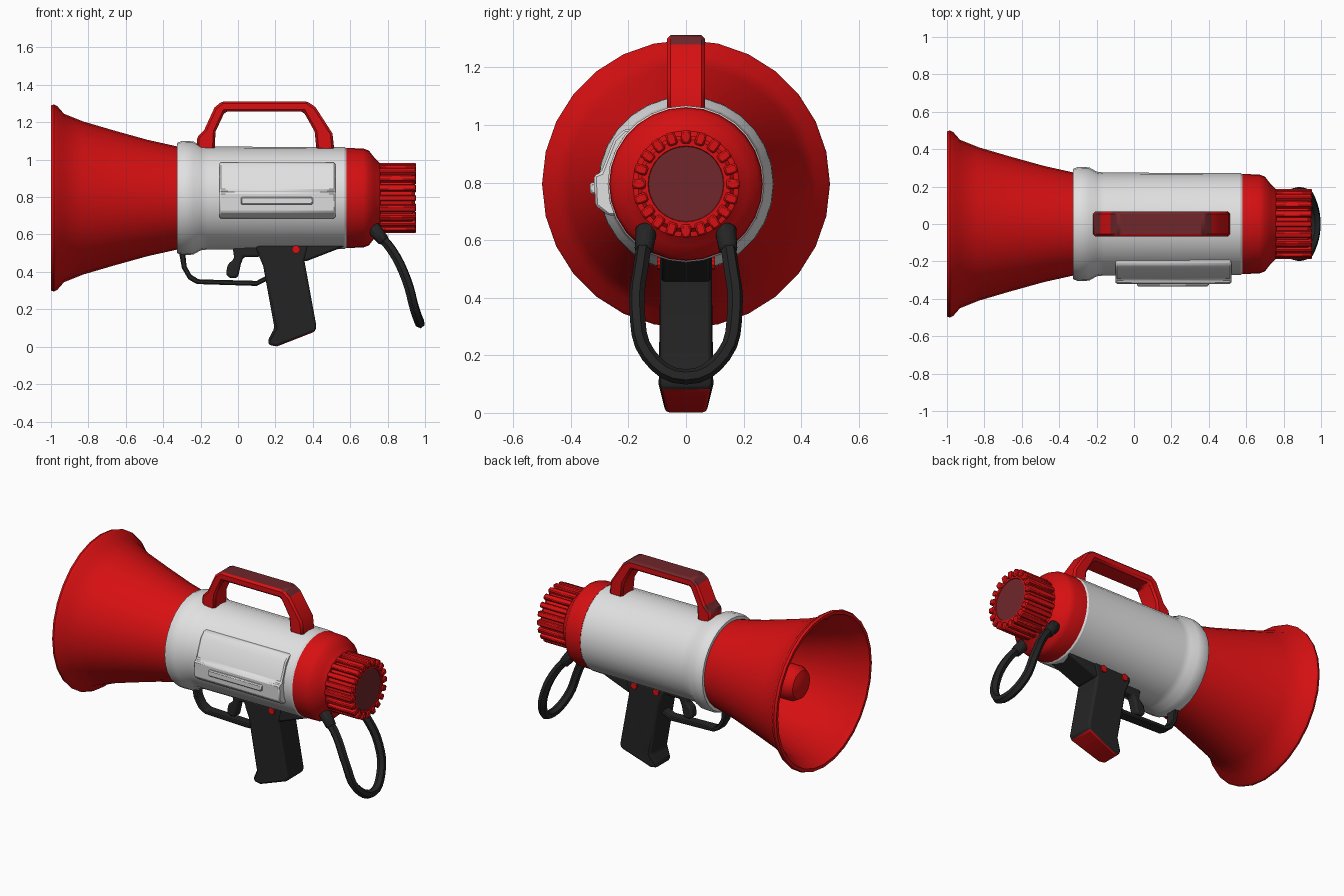
import bpy, bmesh, math
from mathutils import Vector, Matrix

if "Cube" in bpy.data.objects:
    bpy.data.objects.remove(bpy.data.objects["Cube"])

AXIS_Z = 0.795


def material(name, rgb):
    m = bpy.data.materials.new(name)
    m.use_nodes = True
    m.diffuse_color = (*rgb, 1)
    m.node_tree.nodes["Principled BSDF"].inputs["Base Color"].default_value = (*rgb, 1)
    return m


RED = material("bright red", (0.68, 0.005, 0.006))
DARK = material("dark red", (0.16, 0.02, 0.024))
WHITE = material("white", (0.75, 0.75, 0.75))
BLACK = material("black", (0.018, 0.018, 0.018))


def smooth(obj, angle=30):
    bpy.ops.object.select_all(action="DESELECT")
    obj.select_set(True)
    bpy.context.view_layer.objects.active = obj
    bpy.ops.object.shade_smooth_by_angle(angle=math.radians(angle))


def finish(bm, name, mats, bevel=0.0, segments=2):
    bmesh.ops.recalc_face_normals(bm, faces=bm.faces)
    mesh = bpy.data.meshes.new(name)
    bm.to_mesh(mesh)
    bm.free()
    obj = bpy.data.objects.new(name, mesh)
    bpy.context.collection.objects.link(obj)
    for m in mats:
        mesh.materials.append(m)
    if bevel:
        mod = obj.modifiers.new("Bevel", "BEVEL")
        mod.width, mod.segments, mod.limit_method = bevel, segments, "ANGLE"
    smooth(obj)
    return obj


def lathe(name, profile, mat, sides=28):
    """Spin (x, radius) points around the long axis."""
    bm = bmesh.new()
    vs = [bm.verts.new((x, 0, AXIS_Z + r)) for x, r in profile]
    edges = [bm.edges.new(pair) for pair in zip(vs, vs[1:])]
    bmesh.ops.spin(bm, geom=vs + edges, cent=(0, 0, AXIS_Z), axis=(1, 0, 0),
                   angle=math.tau, steps=sides)
    bmesh.ops.remove_doubles(bm, verts=bm.verts, dist=0.0005)
    return finish(bm, name, [mat])


def prism(name, outline, y0, y1, mats, bevel=0.0, rule=None, segments=2):
    """Extrude an (x, z) outline from y0 to y1."""
    bm = bmesh.new()
    face = bm.faces.new([bm.verts.new((x, y0, z)) for x, z in outline])
    out = bmesh.ops.extrude_face_region(bm, geom=[face])
    bmesh.ops.translate(bm, vec=(0, y1 - y0, 0),
                        verts=[v for v in out["geom"] if isinstance(v, bmesh.types.BMVert)])
    bmesh.ops.recalc_face_normals(bm, faces=bm.faces)
    if rule:
        for f in bm.faces:
            f.normal_update()
            f.material_index = int(rule(f))
    return finish(bm, name, mats, bevel, segments)


def tube(name, points, radius, mat):
    curve = bpy.data.curves.new(name, "CURVE")
    curve.dimensions = "3D"
    curve.bevel_depth, curve.bevel_resolution = radius, 1
    curve.resolution_u, curve.use_fill_caps = 4, True
    spline = curve.splines.new("BEZIER")
    spline.bezier_points.add(len(points) - 1)
    for bp, co in zip(spline.bezier_points, points):
        bp.co = co
        bp.handle_left_type = bp.handle_right_type = "AUTO"
    curve.materials.append(mat)
    obj = bpy.data.objects.new(name, curve)
    bpy.context.collection.objects.link(obj)
    bpy.ops.object.select_all(action="DESELECT")
    obj.select_set(True)
    bpy.context.view_layer.objects.active = obj
    bpy.ops.object.convert(target="MESH")
    smooth(bpy.context.object, 45)


# Flared horn with a hollow inside, and the driver in its throat
lathe("horn", [(-0.3, 0.27), (-0.48, 0.31), (-0.66, 0.36), (-0.83, 0.41), (-0.93, 0.45),
               (-0.965, 0.49), (-0.985, 0.5), (-1.0, 0.495), (-1.0, 0.475), (-0.96, 0.455),
               (-0.92, 0.425), (-0.66, 0.335), (-0.4, 0.24), (-0.38, 0)], RED)
lathe("horn_driver", [(-0.37, 0.11), (-0.8, 0.11), (-0.835, 0.09), (-0.85, 0.05),
                      (-0.855, 0)], RED, 20)

# White barrel with the raised front collar
lathe("barrel", [(-0.325, 0.25), (-0.325, 0.295), (-0.3, 0.305), (-0.24, 0.303),
                 (-0.2, 0.28), (-0.16, 0.275), (0.57, 0.272), (0.585, 0.262),
                 (0.585, 0.2)], WHITE)

# Red rear housing and ribbed knob
lathe("rear_housing", [(0.58, 0.2), (0.58, 0.267), (0.67, 0.265), (0.7, 0.253),
                       (0.73, 0.215), (0.76, 0.185), (0.77, 0.1)], RED)
lathe("rear_knob", [(0.74, 0.168), (0.93, 0.168), (0.945, 0.155), (0.945, 0.132),
                    (0.935, 0.128), (0.935, 0)], RED, 32)
lathe("knob_end_disc", [(0.934, 0.13), (0.941, 0.13), (0.941, 0)], DARK)
bm = bmesh.new()
RIBS = 20
for i in range(RIBS):
    spin = Matrix.Rotation(math.tau * i / RIBS, 4, "X")
    place = Matrix.Translation((0.845, 0, AXIS_Z)) @ spin @ Matrix.Translation((0, 0, 0.164))
    bmesh.ops.create_cube(bm, size=1, matrix=place @ Matrix.Diagonal((0.215, 0.034, 0.046, 1)))
finish(bm, "knob_ribs", [RED], 0.006, 1)

# Carry handle, dark on its top
prism("carry_handle",
      [(-0.22, 1.05), (-0.22, 1.12), (-0.18, 1.16), (-0.125, 1.28), (-0.085, 1.312),
       (0.37, 1.312), (0.415, 1.28), (0.505, 1.14), (0.515, 1.05), (0.42, 1.05),
       (0.41, 1.15), (0.35, 1.257), (-0.07, 1.257), (-0.12, 1.15), (-0.125, 1.05)],
      -0.066, 0.066, [RED, DARK], 0.012, lambda f: f.normal.z > 0.6, 1)

# Battery door on the right side: cross-section in y and z, pushed along x
bm = bmesh.new()
section = [(-0.15, 0.985), (-0.215, 0.985), (-0.25, 0.95), (-0.295, 0.835),
           (-0.32, 0.825), (-0.315, 0.72), (-0.27, 0.685), (-0.15, 0.685)]
door = bm.faces.new([bm.verts.new((-0.1, y, z)) for y, z in section])
out = bmesh.ops.extrude_face_region(bm, geom=[door])
bmesh.ops.translate(bm, vec=(0.62, 0, 0),
                    verts=[v for v in out["geom"] if isinstance(v, bmesh.types.BMVert)])
finish(bm, "battery_door", [WHITE], 0.008, 1)
prism("door_latch", [(0.015, 0.76), (0.015, 0.8), (0.4, 0.8), (0.4, 0.76)],
      -0.333, -0.29, [WHITE], 0.006, None, 1)

# Grip with a red foot, and the mount under the barrel
grip = prism("grip",
             [(0.1, 0.56), (0.11, 0.49), (0.135, 0.43), (0.195, 0.1), (0.16, 0.035),
              (0.165, 0.008), (0.21, 0.002), (0.41, 0.08), (0.42, 0.105), (0.355, 0.46),
              (0.38, 0.56)],
             -0.09, 0.09, [BLACK, RED], 0.025,
             lambda f: f.normal.z < -0.7 and f.calc_center_median().z < 0.1)
for v in grip.data.vertices:
    if v.co.z < 0.06:
        v.co.y *= 0.8
prism("grip_mount", [(0.1, 0.58), (0.1, 0.5), (0.36, 0.455), (0.58, 0.54), (0.58, 0.58)],
      -0.085, 0.085, [BLACK], 0.012)

# Red pins on both sides of the grip
for side, label in ((-1, "right"), (1, "left")):
    for x in ((0.31,) if side < 0 else (0.15, 0.31)):
        bm = bmesh.new()
        bmesh.ops.create_cone(bm, cap_ends=True, segments=10, radius1=0.022, radius2=0.022,
                              depth=0.03, matrix=Matrix.Translation((x, side * 0.085, 0.52))
                              @ Matrix.Rotation(math.pi / 2, 4, "X"))
        finish(bm, "grip_pin_" + label, [RED])

# Trigger and its guard
prism("trigger", [(-0.03, 0.54), (-0.02, 0.47), (-0.055, 0.44), (-0.065, 0.385), (-0.04, 0.365),
                  (0.0, 0.37), (0.015, 0.44), (0.03, 0.48), (0.12, 0.48), (0.12, 0.54)],
      -0.03, 0.03, [BLACK], 0.012)
prism("trigger_guard",
      [(-0.32, 0.53), (-0.3, 0.42), (-0.265, 0.36), (-0.22, 0.335), (0.1, 0.325),
       (0.17, 0.36), (0.17, 0.39), (0.1, 0.352), (-0.21, 0.36), (-0.25, 0.385),
       (-0.275, 0.43), (-0.285, 0.53)], -0.035, 0.035, [BLACK], 0.006, None, 1)

# Wrist strap loop with its two end sleeves
half = [(0.74, 0.14, 0.61), (0.82, 0.155, 0.52), (0.9, 0.17, 0.36), (0.945, 0.13, 0.2)]
loop = half + [(0.973, 0, 0.125)] + [(x, -y, z) for x, y, z in reversed(half)]
tube("wrist_strap", loop, 0.027, BLACK)
for side, label in ((-1, "right"), (1, "left")):
    bm = bmesh.new()
    turn = Vector((0.62, 0.1 * side, -0.78)).to_track_quat("Z", "Y").to_matrix().to_4x4()
    bmesh.ops.create_cone(bm, cap_ends=True, segments=8, radius1=0.04, radius2=0.034, depth=0.1,
                          matrix=Matrix.Translation((0.75, 0.142 * side, 0.602)) @ turn)
    finish(bm, "strap_sleeve_" + label, [BLACK], 0.008, 1)
